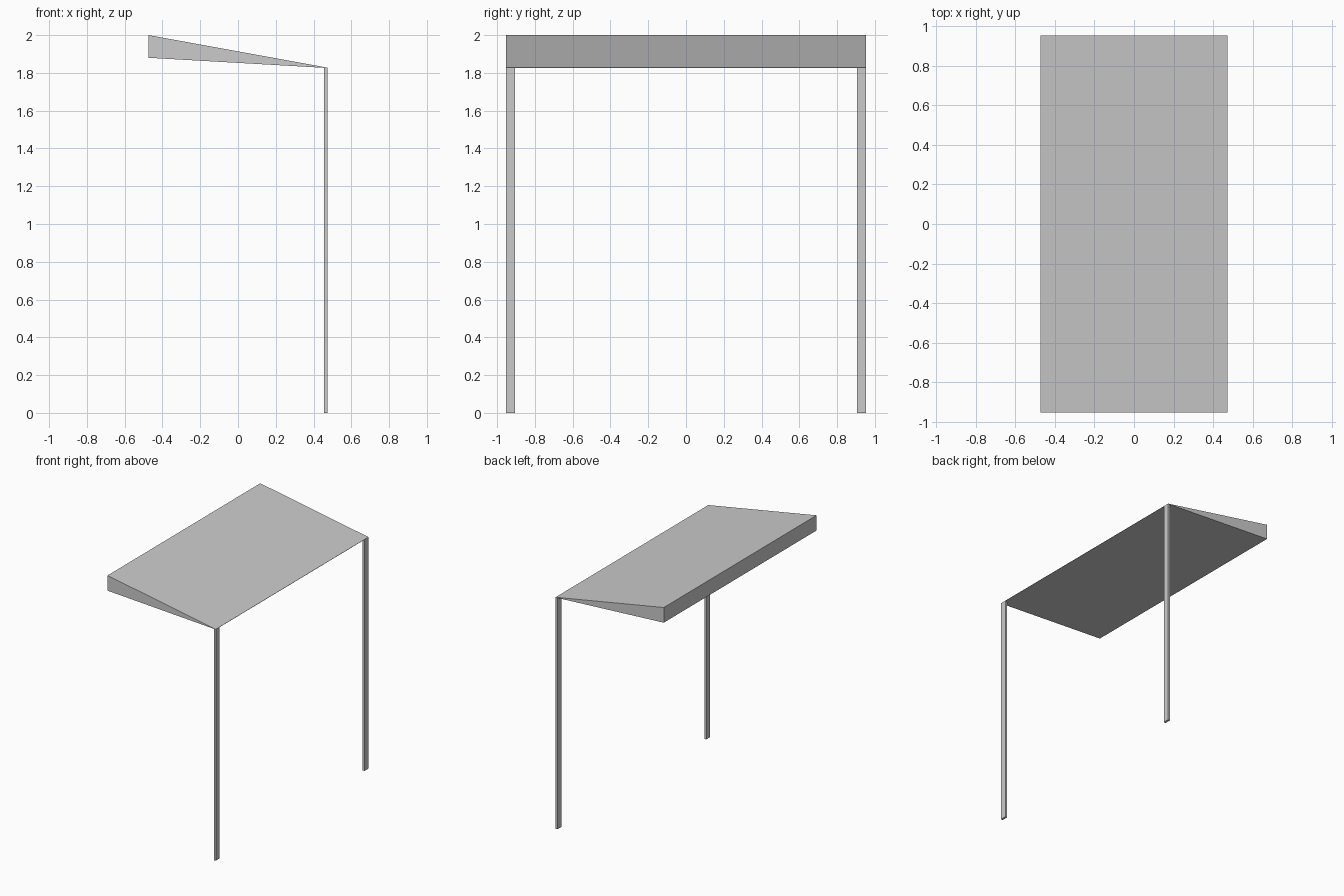
import bpy, bmesh

if "Cube" in bpy.data.objects:
    bpy.data.objects.remove(bpy.data.objects["Cube"])

HALF_X, HALF_Y = 0.473, 0.953
TIP_Z = 1.826


def make_object(name, bm):
    bmesh.ops.recalc_face_normals(bm, faces=bm.faces)
    mesh = bpy.data.meshes.new(name)
    bm.to_mesh(mesh)
    bm.free()
    obj = bpy.data.objects.new(name, mesh)
    bpy.context.collection.objects.link(obj)
    return obj


def prism(name, profile, y0, y1):
    """Extrude an xz profile from y0 to y1."""
    bm = bmesh.new()
    face = bm.faces.new([bm.verts.new((x, y0, z)) for x, z in profile])
    ext = bmesh.ops.extrude_face_region(bm, geom=[face])
    verts = [g for g in ext["geom"] if isinstance(g, bmesh.types.BMVert)]
    bmesh.ops.translate(bm, verts=verts, vec=(0, y1 - y0, 0))
    return make_object(name, bm)


# Wedge-shaped canopy, thick at the left and sharp at the right
prism("canopy", [(-HALF_X, 2.0), (-HALF_X, 1.88),
                 (HALF_X, TIP_Z), (HALF_X, TIP_Z + 0.002)], -HALF_Y, HALF_Y)

# Two thin flat posts under the sharp edge
POST = [(HALF_X - 0.017, 0), (HALF_X, 0), (HALF_X, TIP_Z), (HALF_X - 0.017, TIP_Z)]
prism("front_post", POST, -HALF_Y, -HALF_Y + 0.049)
prism("back_post", POST, HALF_Y - 0.049, HALF_Y)
